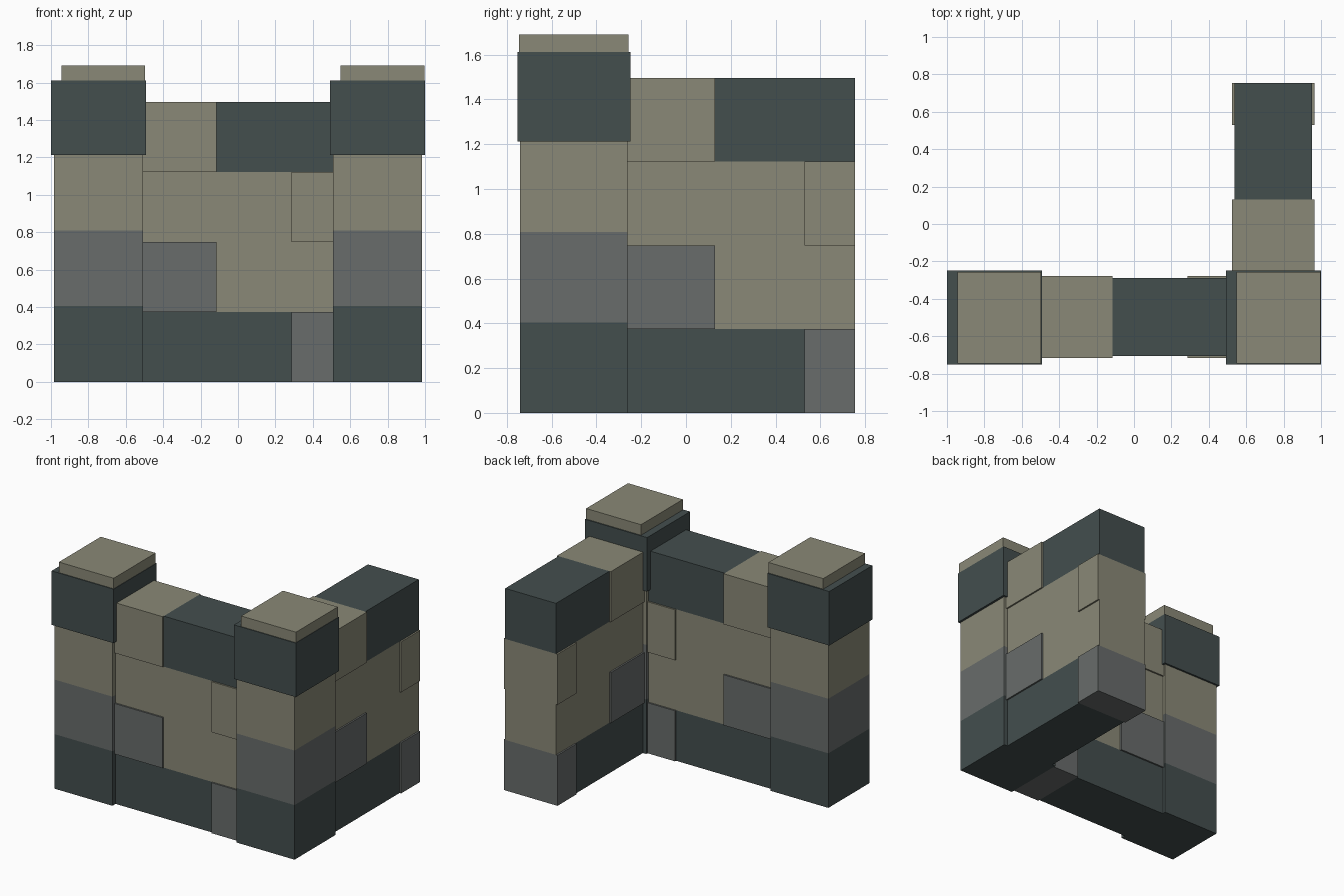
import bpy

if "Cube" in bpy.data.objects:
    bpy.data.objects.remove(bpy.data.objects["Cube"])


def material(name, rgb):
    m = bpy.data.materials.new(name)
    m.diffuse_color = (*rgb, 1)
    m.use_nodes = True
    m.node_tree.nodes["Principled BSDF"].inputs["Base Color"].default_value = m.diffuse_color
    return m


DARK = material("dark slate", (0.057, 0.077, 0.076))
GREY = material("mid grey", (0.138, 0.150, 0.146))
TAN = material("sandy stone", (0.255, 0.250, 0.184))


def block(name, x, y, z, mat):
    """Axis-aligned stone given as (min, max) ranges."""
    bpy.ops.mesh.primitive_cube_add(size=1, location=[sum(r) / 2 for r in (x, y, z)])
    ob = bpy.context.object
    ob.name = name
    ob.scale = [r[1] - r[0] for r in (x, y, z)]
    bpy.ops.object.transform_apply(location=False, rotation=False, scale=True)
    ob.data.materials.append(mat)


# Towers: three stacked stones, a wider cap and a thin top slab
for side, x0 in (("left", -0.983), ("right", 0.509)):
    for i, mat in enumerate((DARK, GREY, TAN)):
        block(f"{side}_tower_stone_{i + 1}", (x0, x0 + 0.474), (-0.742, -0.262),
              (i * 0.404, (i + 1) * 0.404), mat)
    cap = -1.0 if side == "left" else 0.493
    block(f"{side}_tower_cap", (cap, cap + 0.507), (-0.752, -0.248), (1.212, 1.612), DARK)
    block(f"{side}_tower_top_slab", (cap + 0.055, cap + 0.504), (-0.746, -0.256),
          (1.612, 1.69), TAN)

# Wall courses: joint position, first stone colour, second stone colour
ROW = 0.374
COURSES = [(0.795, DARK, GREY), (0.395, GREY, TAN), (0.795, TAN, TAN), (0.395, TAN, DARK)]
LENGTH = 1.019


def wall(name, start, centre, along_x):
    for i, (joint, first, second) in enumerate(COURSES):
        for part, a, b, mat in (("a", 0, joint, first), ("b", joint, LENGTH, second)):
            half = 0.22 if b - a < 0.5 else 0.208  # short stones stand proud
            along = (start + a, start + b)
            across = (centre - half, centre + half)
            x, y = (along, across) if along_x else (across, along)
            block(f"{name}_stone_{i + 1}{part}", x, y, (i * ROW, (i + 1) * ROW), mat)


wall("front_wall", -0.51, -0.497, True)
wall("side_wall", -0.265, 0.745, False)
